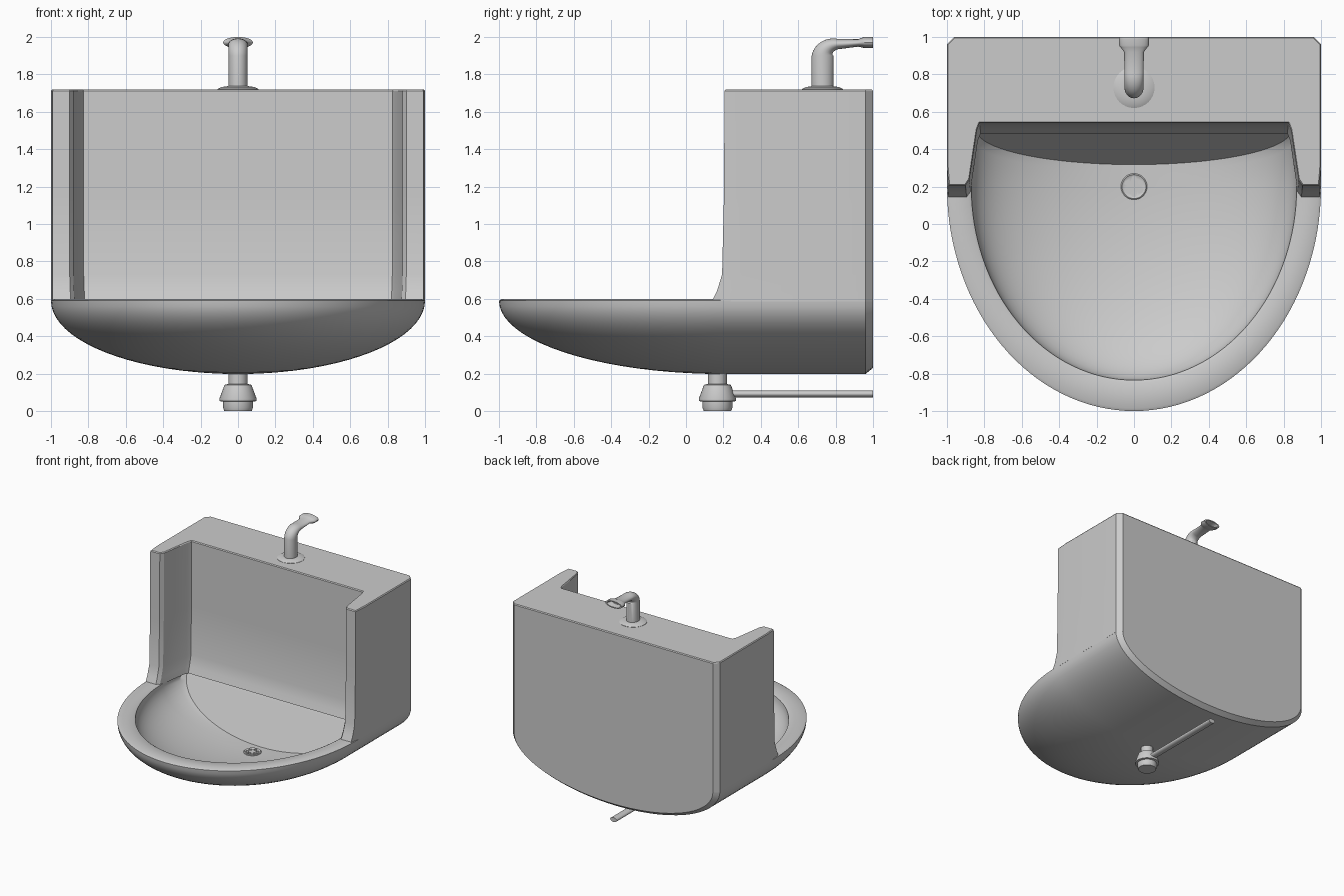
import bpy, bmesh
from math import sin, cos, pi, radians
from mathutils import Vector

if "Cube" in bpy.data.objects:
    bpy.data.objects.remove(bpy.data.objects["Cube"])


def smooth(ob, angle=35):
    bpy.ops.object.select_all(action='DESELECT')
    ob.select_set(True)
    bpy.context.view_layer.objects.active = ob
    bpy.ops.object.shade_smooth_by_angle(angle=radians(angle))


def loft(name, rings, cap_start=True, cap_end=True, angle=35):
    """Skin a list of closed rings with equal point counts."""
    bm = bmesh.new()
    vs = [[bm.verts.new(p) for p in r] for r in rings]
    n = len(rings[0])
    for a, b in zip(vs, vs[1:]):
        for i in range(n):
            j = (i + 1) % n
            bm.faces.new((a[i], a[j], b[j], b[i]))
    if cap_start:
        bm.faces.new(vs[0])
    if cap_end:
        bm.faces.new(vs[-1])
    bmesh.ops.remove_doubles(bm, verts=bm.verts, dist=1e-4)
    bmesh.ops.dissolve_degenerate(bm, edges=bm.edges, dist=1e-5)
    bmesh.ops.recalc_face_normals(bm, faces=bm.faces)
    me = bpy.data.meshes.new(name)
    bm.to_mesh(me)
    bm.free()
    ob = bpy.data.objects.new(name, me)
    bpy.context.collection.objects.link(ob)
    smooth(ob, angle)
    return ob


def lathe(name, x, y, profile, n=32):
    return loft(name, [[(x + r * cos(2 * pi * i / n), y + r * sin(2 * pi * i / n), z)
                        for i in range(n)] for r, z in profile])


# Basin: rounded front, straight sides, hollow bowl with a sloping back
YC, N = 0.2, 64


def basin_ring(hw, depth, z, back, back_hw, back_z):
    pts = [(hw * cos(a), YC - depth * sin(a), z)
           for a in (pi * i / N for i in range(N + 1))]
    side = back - 0.04
    return ([(back_hw, back, back_z), (hw, side, z)] + pts +
            [(-hw, side, z), (-back_hw, back, back_z)])


rings = []
STEPS = 20
for k in range(STEPS, -1, -1):                      # outer shell, bottom to rim
    t = pi / 2 * k / STEPS
    c, s = cos(t), sin(t)
    rings.append(basin_ring(c, 1.2 * c, 0.59 - 0.392 * s, 1.0, 0.96 * c, 0.59 - 0.36 * s))
rings.append(basin_ring(0.985, 1.185, 0.598, 0.99, 0.95, 0.598))
rings.append(basin_ring(0.885, 1.05, 0.596, 0.505, 0.845, 0.596))
for k in range(STEPS + 1):                          # bowl, rim to bottom
    t = pi / 2 * k / STEPS
    c, z = cos(t), 0.588 - 0.365 * sin(t)
    rings.append(basin_ring(0.87 * c, 1.035 * c, z, 0.5 - 0.5 * (0.588 - z), 0.84 * c, z))
loft("basin", rings, False, False)


# Upper housing: back block with two side arms, flared at its foot
def housing_ring(z, front, wall, inner, inset=0.0):
    o = 1.0 - inset
    half = [(inner - 0.055, wall), (inner - 0.04, wall - 0.04), (inner, front + 0.03),
            (inner + 0.02, front), (o - 0.008, front), (o, front + 0.1),
            (o, 0.96), (0.96, o)]
    return [(x, y, z) for x, y in half] + [(-x, y, z) for x, y in reversed(half)]


loft("housing", [housing_ring(0.585, 0.14, 0.485, 0.875),
                 housing_ring(0.60, 0.145, 0.49, 0.875),
                 housing_ring(0.64, 0.165, 0.505, 0.877),
                 housing_ring(0.73, 0.193, 0.53, 0.88),
                 housing_ring(1.15, 0.203, 0.535, 0.88),
                 housing_ring(1.712, 0.206, 0.54, 0.88),
                 housing_ring(1.72, 0.212, 0.546, 0.884, 0.006)], angle=25)

# Drain strainer with six holes
strainer = lathe("drain_strainer", 0, 0.2,
                 [(0.06, 0.212), (0.07, 0.215), (0.07, 0.229), (0.064, 0.234), (0.058, 0.230)])
bm = bmesh.new()
for k in range(6):
    a = pi / 6 + k * pi / 3
    res = bmesh.ops.create_cone(bm, cap_ends=True, segments=12, radius1=0.014,
                                radius2=0.014, depth=0.1)
    bmesh.ops.translate(bm, verts=res["verts"],
                        vec=Vector((0.04 * cos(a), 0.2 + 0.04 * sin(a), 0.23)))
me = bpy.data.meshes.new("strainer_hole_cutter")
bm.to_mesh(me)
bm.free()
cutter = bpy.data.objects.new("strainer_hole_cutter", me)
bpy.context.collection.objects.link(cutter)
cutter.hide_render = True
cutter.hide_set(True)
mod = strainer.modifiers.new("holes", 'BOOLEAN')
mod.operation, mod.object = 'DIFFERENCE', cutter

# Overflow ring on the sloping back of the bowl
bpy.ops.mesh.primitive_torus_add(major_radius=0.024, minor_radius=0.006, major_segments=24,
                                 minor_segments=8, location=(0, 0.458, 0.49),
                                 rotation=(radians(63), 0, 0))
bpy.context.object.name = "overflow_ring"
smooth(bpy.context.object)

# Drain trap and tail pipe below
lathe("drain_trap", 0, 0.168,
      [(0.05, 0.215), (0.05, 0.145), (0.072, 0.14), (0.1, 0.065), (0.098, 0.053),
       (0.08, 0.05), (0.08, 0.018), (0.073, 0.0)])


def tube(name, sections, n=24, **kw):
    """Sections along the yz plane: y, z, heading angle, half width, half height."""
    return loft(name, [[(w * cos(a), y - h * sin(a) * sin(t), z + h * sin(a) * cos(t))
                        for a in (2 * pi * i / n for i in range(n))]
                       for y, z, t, w, h in sections], **kw)


tube("waste_pipe", [(0.2, 0.092, 0, 0.032, 0.019), (1.0, 0.092, 0, 0.032, 0.019)])

# Spout: flange, upright, bend and flared mouth
lathe("spout_flange", 0, 0.73, [(0.11, 1.715), (0.11, 1.722), (0.09, 1.732), (0.055, 1.737)])
path = [(0.73, 1.72, pi / 2, 0.051, 0.058), (0.73, 1.90, pi / 2, 0.051, 0.058)]
for k in range(1, 9):
    f = k / 8
    t = pi / 2 * (1 - f)
    path.append((0.73 + 0.08 * (1 - sin(t)), 1.90 + 0.062 * cos(t), t,
                 0.051, 0.058 - 0.03 * f))
path += [(0.92, 1.968, 0, 0.053, 0.02), (0.945, 1.97, 0, 0.072, 0.027),
         (0.955, 1.97, 0, 0.08, 0.03), (1.0, 1.97, 0, 0.08, 0.03),
         (1.0, 1.97, 0, 0.066, 0.022), (0.95, 1.97, 0, 0.05, 0.016)]
tube("spout", path)
